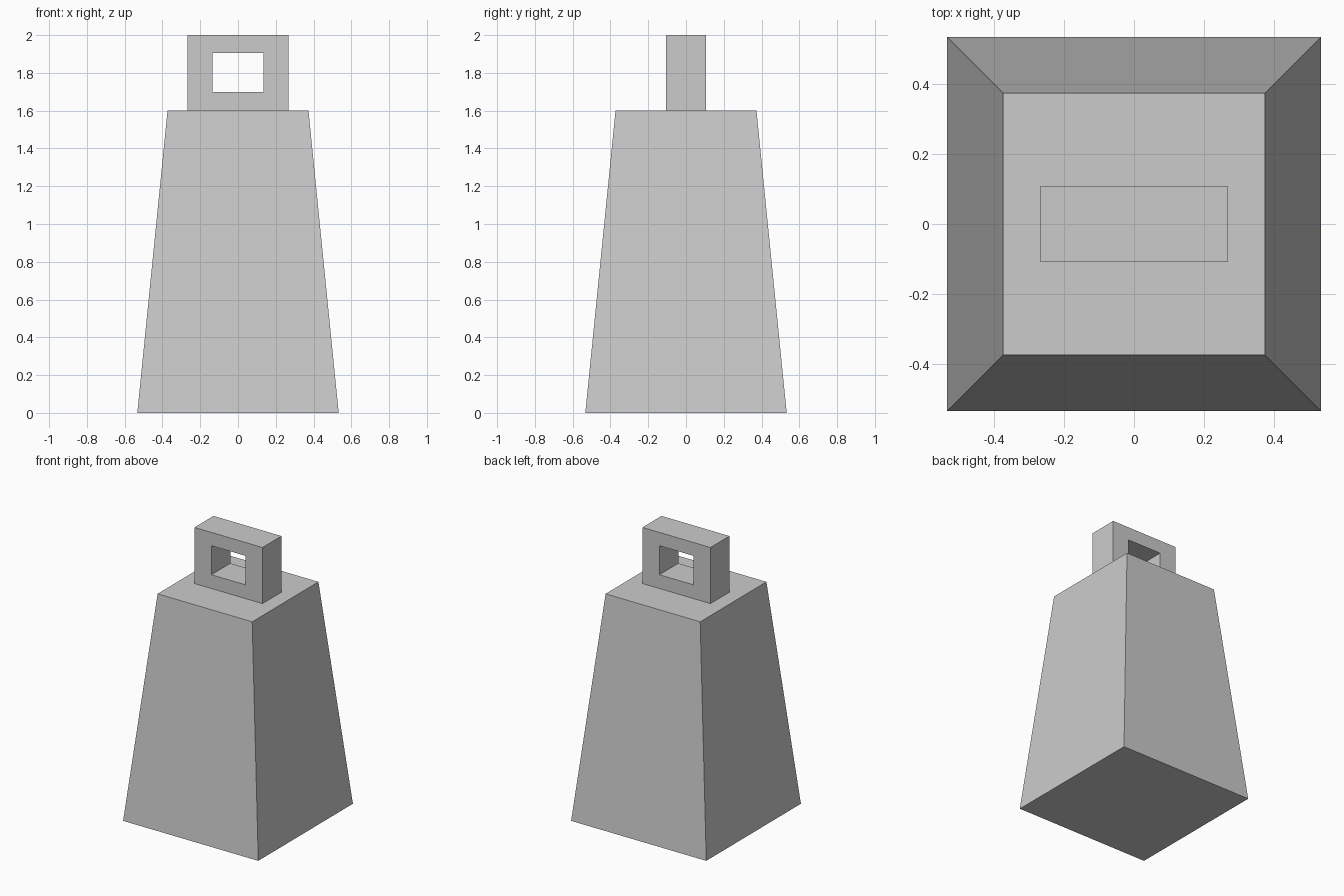
import bpy, bmesh

if "Cube" in bpy.data.objects:
    bpy.data.objects.remove(bpy.data.objects["Cube"])

grey = bpy.data.materials.new("plain grey")
grey.diffuse_color = (0.6, 0.6, 0.6, 1)
grey.use_nodes = True
grey.node_tree.nodes["Principled BSDF"].inputs["Base Color"].default_value = grey.diffuse_color


def finish(name, bm):
    bmesh.ops.recalc_face_normals(bm, faces=bm.faces)
    mesh = bpy.data.meshes.new(name)
    bm.to_mesh(mesh)
    bm.free()
    mesh.materials.append(grey)
    obj = bpy.data.objects.new(name, mesh)
    bpy.context.collection.objects.link(obj)
    return obj


def rect(bm, hx, z0, z1, y):
    return [bm.verts.new((x, y, z)) for x, z in
            ((-hx, z0), (hx, z0), (hx, z1), (-hx, z1))]


# Tapered square weight body
bm = bmesh.new()
bmesh.ops.create_cube(bm, size=2)
for v in bm.verts:
    half = 0.373 if v.co.z > 0 else 0.533
    v.co.x *= half
    v.co.y *= half
    v.co.z = 1.6 if v.co.z > 0 else 0
finish("weight_body", bm)

# Rectangular handle with a window through it
bm = bmesh.new()
depth = 0.107
outer_f, outer_b = (rect(bm, 0.268, 1.6, 2.0, y) for y in (-depth, depth))
inner_f, inner_b = (rect(bm, 0.135, 1.698, 1.905, y) for y in (-depth, depth))
for a, b in ((outer_f, inner_f), (outer_b, inner_b),
             (outer_f, outer_b), (inner_f, inner_b)):
    for i in range(4):
        j = (i + 1) % 4
        bm.faces.new((a[i], a[j], b[j], b[i]))
finish("handle", bm)
